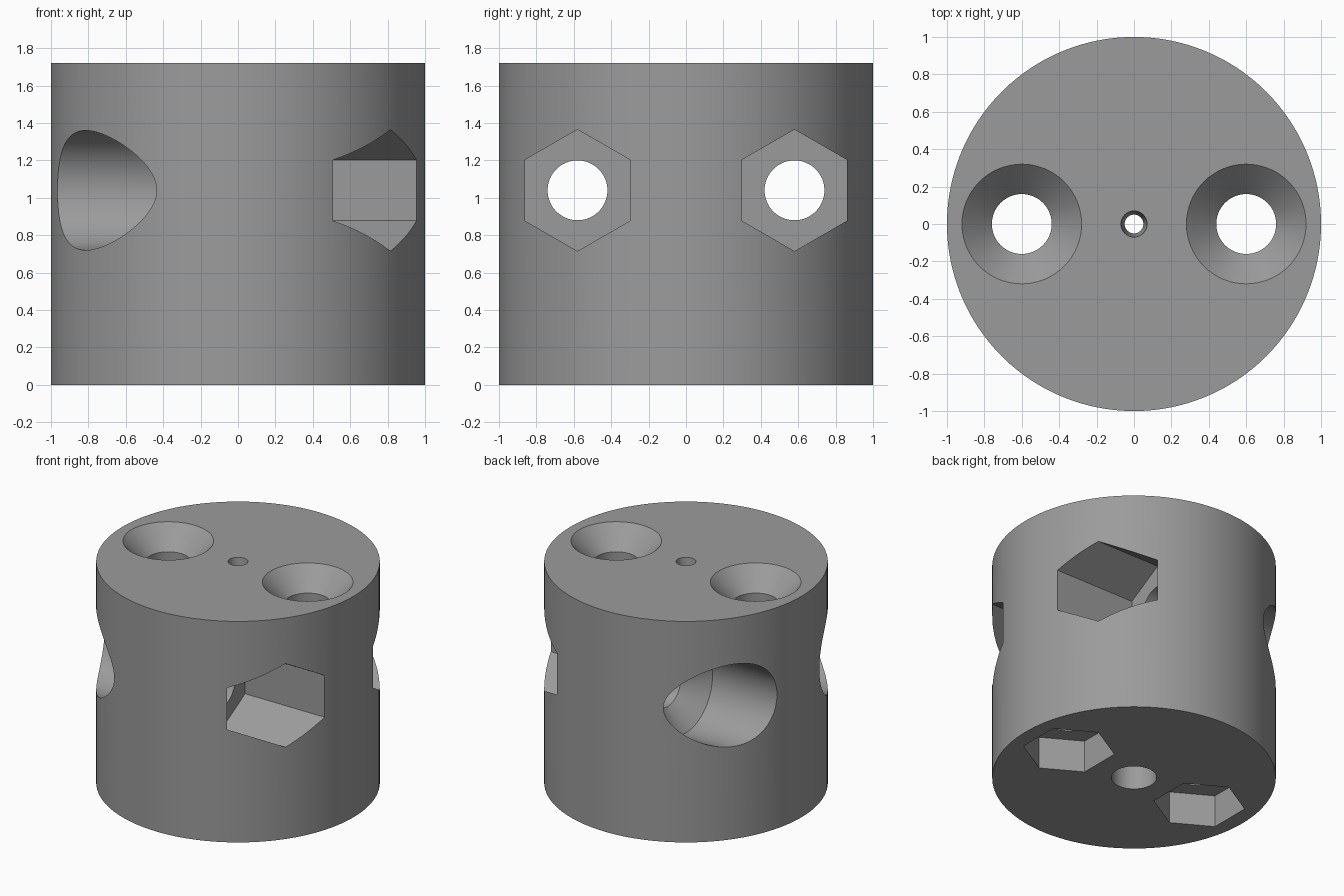
import bpy
import bmesh
import math
from mathutils import Matrix

if "Cube" in bpy.data.objects:
    bpy.data.objects.remove(bpy.data.objects["Cube"])

H = 1.72          # body height
SHAFT = 0.16      # bolt hole radius
HEAD = 0.32       # bolt head radius
HEX = 0.325       # nut pocket radius, corner to centre

grey = bpy.data.materials.new("mid_grey")
grey.diffuse_color = (0.33, 0.33, 0.33, 1)
grey.use_nodes = True
grey.node_tree.nodes["Principled BSDF"].inputs["Base Color"].default_value = grey.diffuse_color


def lathe(name, profile, sides, matrix=Matrix(), start=0.0):
    """Closed solid from (radius, height) points turned about local z."""
    bm = bmesh.new()
    rings = []
    for r, h in profile:
        angles = [start + 2 * math.pi * i / sides for i in range(sides)]
        rings.append([bm.verts.new((r * math.cos(a), r * math.sin(a), h)) for a in angles])
    for low, high in zip(rings, rings[1:]):
        for i in range(sides):
            j = (i + 1) % sides
            bm.faces.new((low[i], low[j], high[j], high[i]))
    bm.faces.new(rings[0][::-1])
    bm.faces.new(rings[-1])
    bmesh.ops.transform(bm, matrix=matrix, verts=bm.verts)
    bmesh.ops.recalc_face_normals(bm, faces=bm.faces)
    mesh = bpy.data.meshes.new(name)
    bm.to_mesh(mesh)
    bm.free()
    mesh.materials.append(grey)
    ob = bpy.data.objects.new(name, mesh)
    bpy.context.collection.objects.link(ob)
    return ob


# Round body
body = lathe("clamp_body", [(1, 0), (1, H)], 128)
cutters = []

# Upright bolt holes: countersunk on top, hexagonal nut pocket below
for side in (-1, 1):
    place = Matrix.Translation((0.6 * side, 0, 0))
    cutters.append(lathe("upright_bolt_hole",
                         [(SHAFT, -0.1), (SHAFT, H - 0.16), (HEAD + 0.1, H + 0.1)], 64, place))
    cutters.append(lathe("upright_nut_pocket", [(HEX, -0.1), (HEX, 0.25)], 6, place, math.pi / 2))

# Cross bolt holes: round head recess on -x, hexagonal nut pocket on +x
for side in (-1, 1):
    place = Matrix.Translation((0, 0.58 * side, 1.04)) @ Matrix.Rotation(math.pi / 2, 4, 'Y')
    cutters.append(lathe("cross_bolt_hole",
                         [(HEAD, -1.2), (HEAD, -0.41), (SHAFT, -0.25), (SHAFT, 1.2)], 64, place))
    cutters.append(lathe("cross_nut_pocket", [(HEX, 0.27), (HEX, 1.2)], 6, place))

# Centre hole: wide bore below, narrow tapered opening on top
cutters.append(lathe("centre_hole",
                     [(0.16, -0.1), (0.16, 0.55), (0.05, 0.66), (0.05, H - 0.2),
                      (0.07, H), (0.08, H + 0.1)], 48))

# Cut all holes, then keep the result as plain mesh
for cutter in cutters:
    cut = body.modifiers.new(cutter.name, 'BOOLEAN')
    cut.operation = 'DIFFERENCE'
    cut.solver = 'EXACT'
    cut.object = cutter
bpy.context.view_layer.update()
result = bpy.data.meshes.new_from_object(body.evaluated_get(bpy.context.evaluated_depsgraph_get()))
body.modifiers.clear()
body.data = result
body.data.materials.clear()
body.data.materials.append(grey)
for poly in body.data.polygons:
    poly.material_index = 0
for cutter in cutters:
    bpy.data.objects.remove(cutter)

# Smooth round walls, sharp rims
bpy.ops.object.select_all(action='DESELECT')
body.select_set(True)
bpy.context.view_layer.objects.active = body
bpy.ops.object.shade_smooth_by_angle(angle=math.radians(30))
